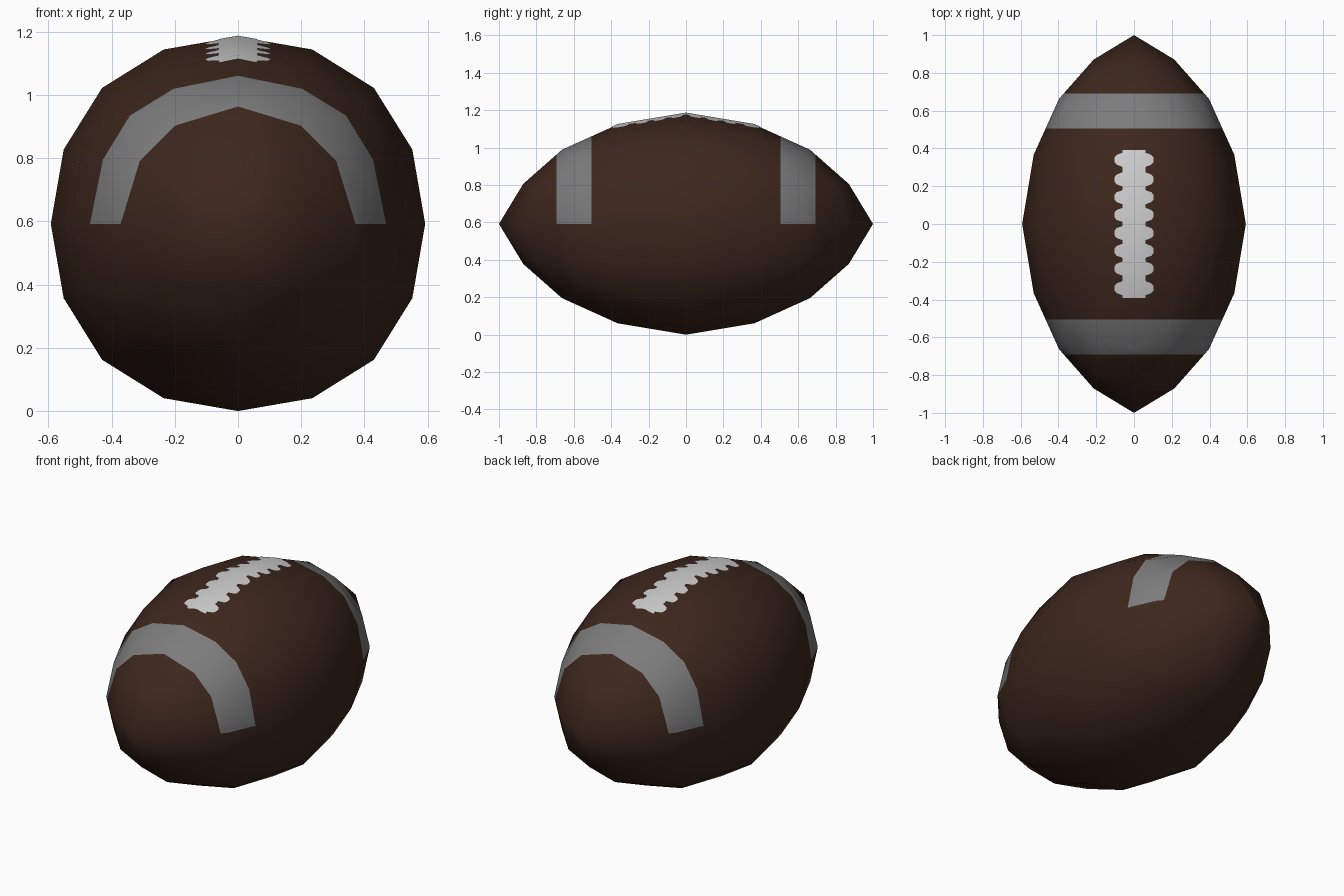
import bpy, bmesh
from mathutils import Vector
from mathutils.bvhtree import BVHTree

if "Cube" in bpy.data.objects:
    bpy.data.objects.remove(bpy.data.objects["Cube"])

R = 0.592                      # half height and half width


def material(name, rgb):
    m = bpy.data.materials.new(name)
    m.diffuse_color = (*rgb, 1)
    m.use_nodes = True
    m.node_tree.nodes["Principled BSDF"].inputs["Base Color"].default_value = m.diffuse_color
    return m


brown = material("brown leather", (0.046, 0.020, 0.012))
grey = material("grey stripe", (0.20, 0.20, 0.20))
white = material("white lace", (0.62, 0.62, 0.62))


def interp(t, table):
    for (a, fa), (b, fb) in zip(table, table[1:]):
        if t <= b:
            return fa + (fb - fa) * (t - a) / (b - a)
    return table[-1][1]


# Ball: subdivided cube, stretched along y and tapered to pointed tips
bpy.ops.mesh.primitive_cube_add(size=2)
ball = bpy.context.object
ball.name = "ball"
sub = ball.modifiers.new("round", 'SUBSURF')
sub.levels = 2
bpy.ops.object.modifier_apply(modifier=sub.name)
ball.data.materials.clear()
ball.data.materials.append(brown)
ball.data.materials.append(grey)

length = [(0, 0), (0.40, 0.369), (0.726, 0.663), (0.93, 0.868), (1, 1)]
girth = [(0, 1), (0.40, 0.963), (0.726, 0.923), (0.93, 0.91), (1, 0.905)]
bm = bmesh.new()
bm.from_mesh(ball.data)
unit = max(v.co.z for v in bm.verts)
for v in bm.verts:
    c = v.co / unit
    t = abs(c.y)
    g = interp(t, girth) * R
    y = interp(t, length) * (1 if c.y > 0 else -1)
    v.co = (c.x * g, y, c.z * g + R)
tree = BVHTree.FromBMesh(bm)

# Stripes: cut edges into the skin, then colour the upper half bands
cuts = [((0, s * y, 0), (0, 1, 0)) for s in (-1, 1) for y in (0.505, 0.692)]
cuts.append(((0, 0, R), (0, 0, 1)))
for co, no in cuts:
    bmesh.ops.bisect_plane(bm, geom=bm.verts[:] + bm.edges[:] + bm.faces[:],
                           dist=1e-5, plane_co=co, plane_no=no)
for f in bm.faces:
    c = f.calc_center_median()
    f.material_index = int(0.505 < abs(c.y) < 0.692 and c.z > R)
    f.smooth = True
bm.to_mesh(ball.data)
bm.free()

# Lace: thin plate laid on top of the skin, wide at each stitch
rows = [(0.392, 0.06), (-0.392, 0.06), (0.0, 0.06)]
for s in (-1, 1):
    for c in (0.048, 0.142, 0.236, 0.340):
        rows += [(s * c + d, w) for d, w in
                 ((-0.037, 0.062), (-0.026, 0.092), (-0.014, 0.102),
                  (0.014, 0.102), (0.026, 0.092), (0.037, 0.062))]
rows.sort()
bm = bmesh.new()
grid = []
for y, w in rows:
    line = []
    for k in (-1, -0.5, 0, 0.5, 1):
        hit = tree.ray_cast(Vector((k * w, y, 3)), Vector((0, 0, -1)))[0]
        line.append(bm.verts.new(hit + Vector((0, 0, 0.003))))
    grid.append(line)
for a, b in zip(grid, grid[1:]):
    for i in range(4):
        bm.faces.new((a[i], a[i + 1], b[i + 1], b[i])).smooth = True
me = bpy.data.meshes.new("lace")
bm.to_mesh(me)
bm.free()
me.materials.append(white)
# Shade the lace with the rounded skin's normals
me.normals_split_custom_set_from_vertices(
    [Vector((v.co.x, v.co.y * 0.35, v.co.z - R)).normalized()
     for v in me.vertices])
lace = bpy.data.objects.new("lace", me)
bpy.context.collection.objects.link(lace)
